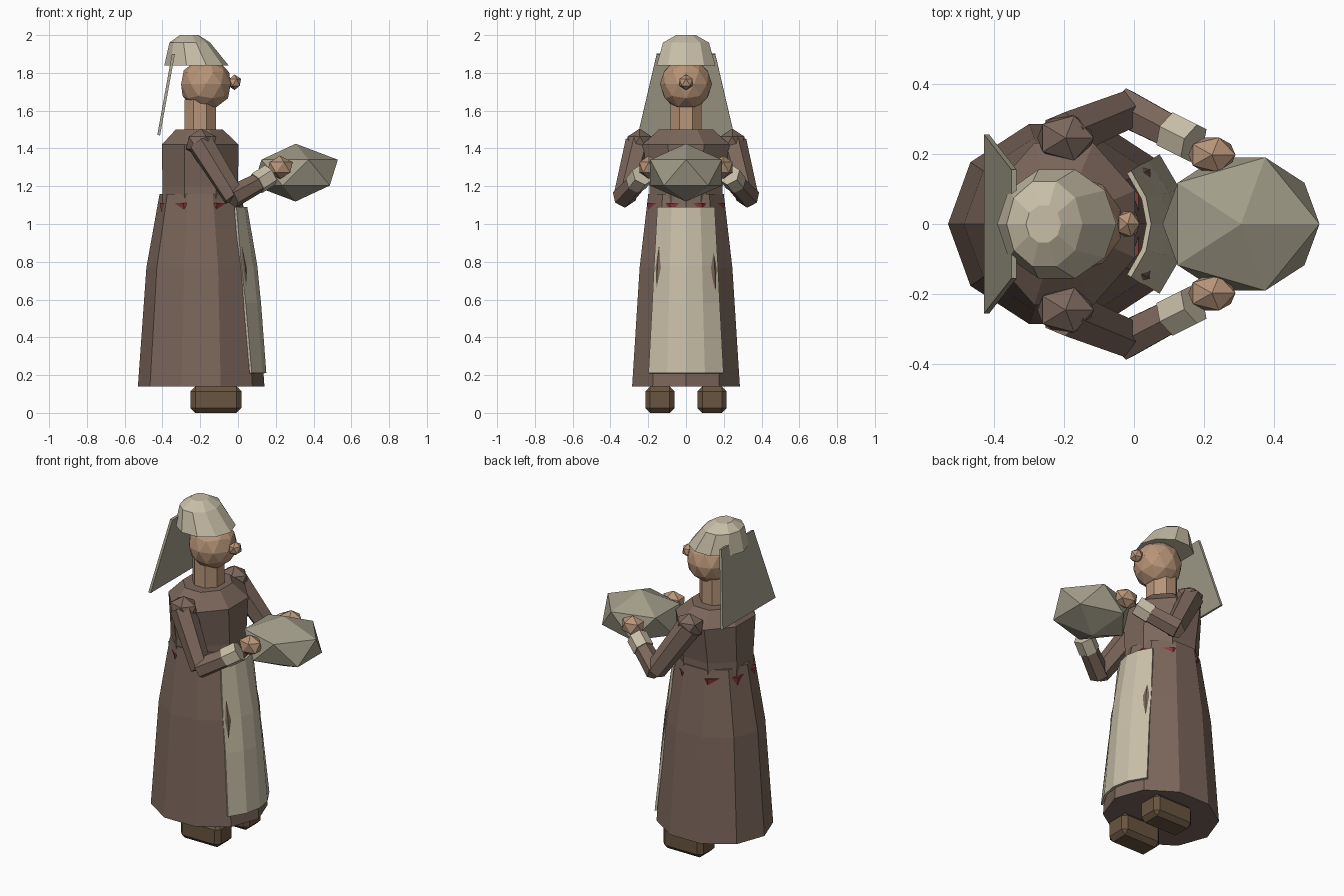
import bpy, bmesh, math
from mathutils import Vector

if "Cube" in bpy.data.objects:
    bpy.data.objects.remove(bpy.data.objects["Cube"])


def material(name, rgb):
    m = bpy.data.materials.new(name)
    m.diffuse_color = (*rgb, 1)
    m.use_nodes = True
    m.node_tree.nodes["Principled BSDF"].inputs["Base Color"].default_value = m.diffuse_color
    return m


BROWN = material("brown_cloth", (0.20, 0.135, 0.105))
SKIN = material("skin", (0.48, 0.30, 0.19))
CREAM = material("cream_linen", (0.58, 0.52, 0.39))
SACK = material("grey_linen", (0.36, 0.335, 0.25))
LEATHER = material("leather", (0.14, 0.09, 0.05))
RED = material("red_cloth", (0.25, 0.04, 0.04))


def finish(name, bm, mat):
    bmesh.ops.recalc_face_normals(bm, faces=bm.faces)
    me = bpy.data.meshes.new(name)
    bm.to_mesh(me)
    bm.free()
    me.materials.append(mat)
    ob = bpy.data.objects.new(name, me)
    bpy.context.collection.objects.link(ob)
    return ob


def loft(name, rings, sides, mat, phase=0.0):
    """Stack of elliptical rings (z, centre x, radius x, radius y), capped."""
    bm = bmesh.new()
    loops = []
    for z, cx, rx, ry in rings:
        angles = [2 * math.pi * (i + phase) / sides for i in range(sides)]
        loops.append([bm.verts.new((cx + rx * math.cos(a), ry * math.sin(a), z))
                      for a in angles])
    for lo, hi in zip(loops, loops[1:]):
        for i in range(sides):
            j = (i + 1) % sides
            bm.faces.new((lo[i], lo[j], hi[j], hi[i]))
    bm.faces.new(loops[0])
    bm.faces.new(loops[-1])
    return finish(name, bm, mat)


def ball(name, centre, radii, subdivisions, mat):
    bm = bmesh.new()
    bmesh.ops.create_icosphere(bm, subdivisions=subdivisions, radius=1)
    bmesh.ops.scale(bm, vec=radii, verts=bm.verts)
    bmesh.ops.translate(bm, vec=centre, verts=bm.verts)
    return finish(name, bm, mat)


def tube(name, a, b, r1, r2, mat, sides=6):
    a, b = Vector(a), Vector(b)
    bm = bmesh.new()
    bmesh.ops.create_cone(bm, cap_ends=True, segments=sides, radius1=r1,
                          radius2=r2, depth=(b - a).length)
    bm.transform((b - a).to_track_quat('Z', 'Y').to_matrix().to_4x4())
    bmesh.ops.translate(bm, vec=(a + b) / 2, verts=bm.verts)
    return finish(name, bm, mat)


def sheet(name, rows, columns, thickness, mat):
    """Cloth strip; each row is (z, middle x, edge x, half width)."""
    bm = bmesh.new()
    grid = []
    for z, xm, xe, w in rows:
        ts = [2 * i / columns - 1 for i in range(columns + 1)]
        grid.append([bm.verts.new((xm + (xe - xm) * t * t, w * t, z)) for t in ts])
    for lo, hi in zip(grid, grid[1:]):
        for i in range(columns):
            bm.faces.new((lo[i], lo[i + 1], hi[i + 1], hi[i]))
    ob = finish(name, bm, mat)
    mod = ob.modifiers.new("thickness", 'SOLIDIFY')
    mod.thickness = thickness
    mod.offset = 0
    return ob


# Dress
loft("skirt", [(0.14, -0.195, 0.335, 0.30), (0.77, -0.195, 0.29, 0.258),
               (1.16, -0.2, 0.215, 0.21)], 10, BROWN)
loft("waistband", [(1.04, -0.2, 0.22, 0.21), (1.11, -0.2, 0.23, 0.222)], 8, RED, 0.5)
loft("bodice", [(1.11, -0.2, 0.215, 0.208), (1.20, -0.2, 0.216, 0.21),
                (1.42, -0.2, 0.22, 0.25), (1.50, -0.205, 0.135, 0.155)], 8, BROWN, 0.5)
sheet("apron", [(0.21, 0.143, 0.067, 0.195), (0.58, 0.115, 0.035, 0.175),
                (0.78, 0.095, 0.012, 0.165), (1.09, 0.042, -0.014, 0.148)],
      4, 0.014, CREAM)

# Head
loft("neck", [(1.46, -0.2, 0.09, 0.09), (1.66, -0.2, 0.09, 0.09)], 8, SKIN, 0.5)
ball("head", (-0.17, 0, 1.74), (0.138, 0.138, 0.14), 2, SKIN)
ball("nose", (-0.018, 0, 1.75), (0.038, 0.042, 0.041), 1, SKIN)
loft("cap", [(1.84, -0.22, 0.17, 0.163), (1.96, -0.255, 0.108, 0.128),
             (2.0, -0.258, 0.05, 0.055)], 10, CREAM)
sheet("veil", [(1.47, -0.42, -0.42, 0.255), (1.90, -0.342, -0.342, 0.155)],
      1, 0.015, SACK)

# Carried bundle
ball("bundle", (0.305, 0, 1.272), (0.25, 0.223, 0.153), 1, SACK)

# Arms, hands and shoes on both sides
for s, side in ((-1, "right"), (1, "left")):
    ball(f"{side}_shoulder", (-0.195, 0.245 * s, 1.43), (0.09, 0.075, 0.075), 1, BROWN)
    tube(f"{side}_upper_arm", (-0.20, 0.25 * s, 1.43), (-0.02, 0.325 * s, 1.14),
         0.072, 0.06, BROWN)
    tube(f"{side}_forearm", (-0.035, 0.335 * s, 1.14), (0.12, 0.255 * s, 1.225),
         0.06, 0.053, BROWN)
    tube(f"{side}_cuff", (0.10, 0.265 * s, 1.215), (0.17, 0.23 * s, 1.26),
         0.06, 0.06, CREAM)
    ball(f"{side}_hand", (0.222, 0.197 * s, 1.30), (0.075, 0.058, 0.062), 1, SKIN)

    bm = bmesh.new()
    bmesh.ops.create_cube(bm, size=1)
    bmesh.ops.scale(bm, vec=(0.27, 0.155, 0.14), verts=bm.verts)
    bmesh.ops.bevel(bm, geom=bm.edges[:], offset=0.026, segments=1, affect='EDGES')
    bmesh.ops.translate(bm, vec=(-0.117, 0.138 * s, 0.07), verts=bm.verts)
    finish(f"{side}_shoe", bm, LEATHER)
